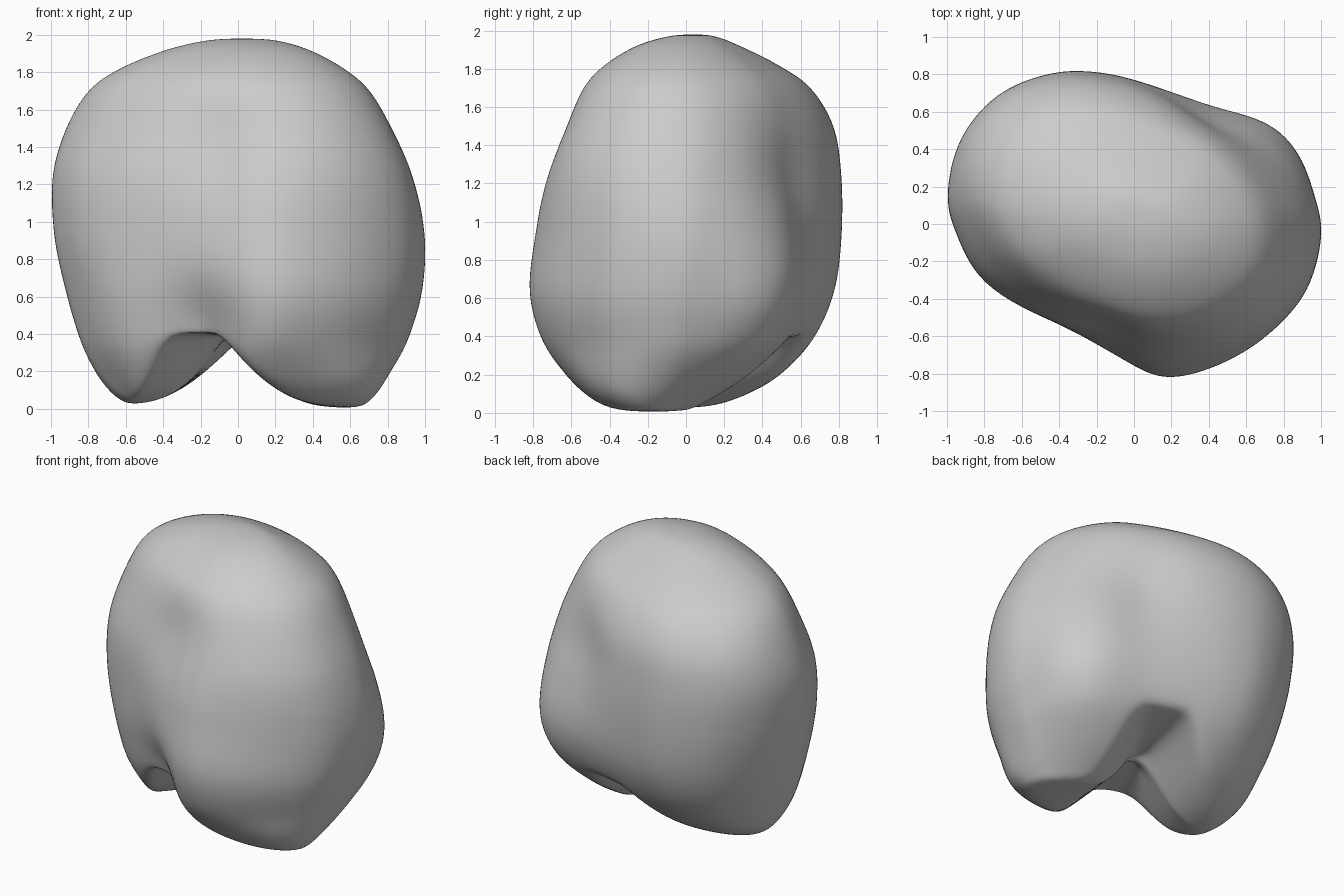
import bpy, bmesh, math
from mathutils import Vector

cube = bpy.data.objects.get("Cube")
if cube:
    bpy.data.objects.remove(cube, do_unlink=True)

SEGMENTS = 144
STEPS = 8

# Plan outline of the widest section, counter-clockwise
OUTLINE = [(1, -.07), (.96, .15), (.85, .38), (.68, .55), (.4, .66), (.1, .75),
           (-.2, .81), (-.45, .8), (-.72, .68), (-.92, .43), (-1, .13),
           (-.94, -.08), (-.77, -.32), (-.4, -.54), (-.12, -.71), (.13, -.81),
           (.4, -.76), (.68, -.61), (.91, -.37)]

# Section heights with their bounds: z, x low, x high, y low, y high
SECTIONS = [(0, .05, .05, -.07, -.07), (0, -.3, .35, -.2, .04),
            (.01, -.53, .63, -.36, .14), (.07, -.66, .74, -.49, .27),
            (.2, -.77, .83, -.63, .48), (.4, -.85, .91, -.76, .66),
            (.65, -.92, .98, -.82, .77), (.95, -.98, 1, -.79, .81),
            (1.25, -.99, .94, -.74, .81), (1.5, -.92, .83, -.65, .77),
            (1.7, -.8, .71, -.55, .65), (1.82, -.63, .57, -.43, .48),
            (1.92, -.38, .38, -.26, .28), (1.97, -.16, .2, -.09, .15),
            (1.98, .02, .02, .04, .04)]

# Hollows (and, with negative depth, swellings): centre, radius, depth
HOLLOWS = [(Vector((.5, .58, 1.25)), .38, .09),
           (Vector((-.1, -.58, 1.38)), .3, .08),
           (Vector((-.2, -.6, .45)), .24, .1),
           (Vector((.75, .38, .55)), .32, -.06),
           (Vector((-.74, -.36, 1.05)), .4, -.04)]


def spline(rows, t, closed=False):
    """Smooth curve through rows of numbers, at index t."""
    count = len(rows)
    i = math.floor(t)
    f = t - i

    def pick(k):
        return rows[k % count] if closed else rows[min(max(k, 0), count - 1)]

    a, b, c, d = (pick(i + k) for k in (-1, 0, 1, 2))
    return [q + f / 2 * (r - p + f * (2 * p - 5 * q + 4 * r - s + f * (3 * (q - r) + s - p)))
            for p, q, r, s in zip(a, b, c, d)]


def smooth_step(value):
    value = min(max(value, 0), 1)
    return value * value * (3 - 2 * value)


def rounded(u, v, tilt, amount):
    """Blend a plan point in the unit box towards a slanted ellipse."""
    length = max(math.hypot(u, v), 1e-6)
    slant = u * v / length ** 2
    radius = math.sqrt((1 - tilt ** 2) / (1 - 2 * tilt * slant))
    scale = 1 + amount * (radius / length - 1)
    return u * scale, v * scale


def notch_floor(x, y):
    """Height of the underside, with a cleft that flares to front and back."""
    half_width = .03 + .22 * abs(y)
    beyond = max(abs(x + .03 - .43 * y) - half_width, 0)
    left_rise = .02 / (1 + math.exp(x * 12))
    fall = (beyond / (.2 + .12 * abs(y))) ** 1.35
    return (.39 + .05 * y ** 2) * math.exp(-fall) + left_rise


def soft_max(a, b, blend):
    return (a + b + math.sqrt((a - b) ** 2 + blend ** 2) - blend) / 2


def shape_point(section, plan):
    z, x_low, x_high, y_low, y_high = section
    u, v = plan[0], plan[1] / .81
    if plan != (0, 0):
        u, v = rounded(u, v, -.5, .6 * smooth_step(1 - z / .4))
        u, v = rounded(u, v, -.27, .65 * smooth_step((z - .7) / .9))
    x = x_low + (u + 1) / 2 * (x_high - x_low)
    y = y_low + (v + 1) / 2 * (y_high - y_low)
    p = Vector((x, y, z))
    inward = Vector((-x, -y, 0))
    if inward.length > .01:
        inward.normalize()
    push = sum(depth * math.exp(-((p - c).length / radius) ** 2)
               for c, radius, depth in HOLLOWS)
    p += inward * push
    if p.z < 1:
        p.z = soft_max(p.z, notch_floor(p.x, p.y), .03)
    return p


# Body lofted from pole to pole
bm = bmesh.new()
plans = [spline(OUTLINE, i * len(OUTLINE) / SEGMENTS, True) for i in range(SEGMENTS)]
last = (len(SECTIONS) - 1) * STEPS
rings = []
for level in range(1, last):
    section = spline(SECTIONS, level / STEPS)
    rings.append([bm.verts.new(shape_point(section, plan)) for plan in plans])
for low, high in zip(rings, rings[1:]):
    for i in range(SEGMENTS):
        j = (i + 1) % SEGMENTS
        bm.faces.new((low[i], low[j], high[j], high[i]))
for ring, section in ((rings[0][::-1], SECTIONS[0]), (rings[-1], SECTIONS[-1])):
    pole = bm.verts.new(shape_point(section, (0, 0)))
    for i in range(SEGMENTS):
        bm.faces.new((ring[i], ring[(i + 1) % SEGMENTS], pole))
bmesh.ops.recalc_face_normals(bm, faces=bm.faces)

mesh = bpy.data.meshes.new("lobed_body")
bm.to_mesh(mesh)
bm.free()
body = bpy.data.objects.new("lobed_body", mesh)
bpy.context.collection.objects.link(body)

# Plain grey surface
grey = bpy.data.materials.new("light_grey")
grey.use_nodes = True
colour = (.6, .6, .6, 1)
grey.diffuse_color = colour
grey.node_tree.nodes["Principled BSDF"].inputs["Base Color"].default_value = colour
mesh.materials.append(grey)

# Soften the cleft and shade smoothly
soften = body.modifiers.new("soften", 'SMOOTH')
soften.factor = .5
soften.iterations = 10
bpy.context.view_layer.objects.active = body
body.select_set(True)
bpy.ops.object.shade_smooth()
